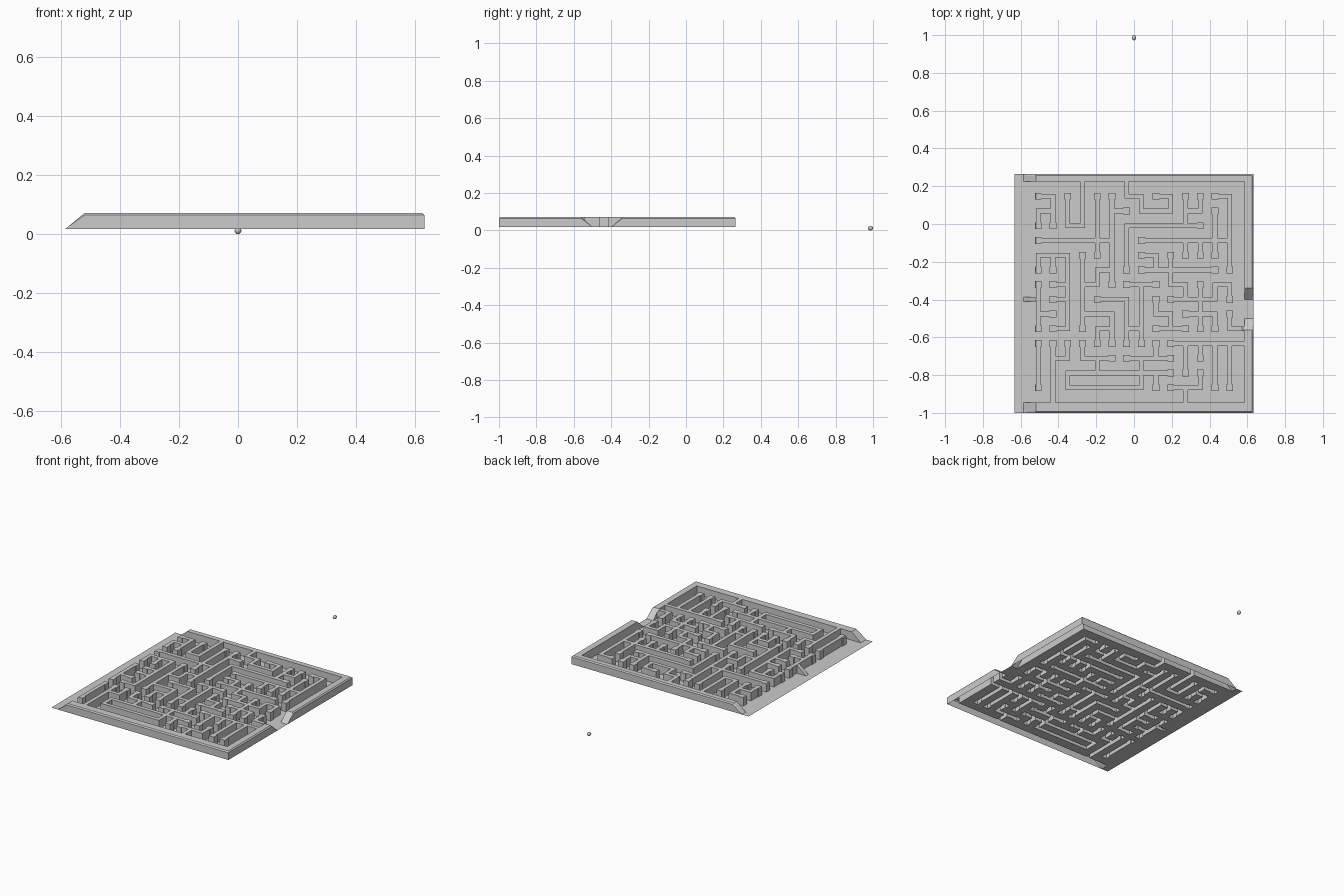
import bpy, bmesh, math, random

if "Cube" in bpy.data.objects:
    bpy.data.objects.remove(bpy.data.objects["Cube"])

P, X0, Y0 = 0.078, -0.585, 0.225        # cell pitch, maze origin (upper left)
XL, XR, YB, YT = -0.632, 0.632, -1.0, 0.265
FLOOR, TOP = 0.018, 0.072
W, K, C = 0.0125, 0.018, 0.007          # wall half width, flared end, rim chamfer
STEP = {'R': (1, 0), 'L': (-1, 0), 'D': (0, 1), 'U': (0, -1)}

# main maze walls: start node followed by a path
strokes = """4,0 DDDLUU|1,4 RRRRR|5,5 UUUU|6,1 DDD|7,5 UURRRRR|7,0 DRDRRUL
8,4 RRRRRR|14,5 UU|2,6 URDDDDD|0,8 RDR|4,5 DDDDRRD|5,8 RRDDRUU|6,4 DDLDL
10,6 DRDR|9,8 DRD|12,8 DD|14,10 R|1,11 DDD|2,15 UUURU|4,11 DRD
3,14 URRRRR|3,14 RRRRRU|11,15 U|12,11 RRR|1,1 RDLD""".replace("\n", "|").split("|")

edges, touched = set(), {}
def link(a, b):
    key = tuple(sorted((a, b)))
    if key not in edges:
        edges.add(key)
        for n in key:
            touched[n] = touched.get(n, 0) + 1

for s in strokes:
    start, path = s.split()
    n = tuple(int(v) for v in start.split(","))
    for c in path:
        m = (n[0] + STEP[c][0], n[1] + STEP[c][1])
        link(n, m)
        n = m

# smaller walls: every leftover node grows from a neighbouring wall
random.seed(4)
todo = [(i, j) for i in range(1, 15) for j in range(1, 15)]
for _ in range(8):
    random.shuffle(todo)
    for n in todo:
        if n in touched:
            continue
        near = [(n[0] + d[0], n[1] + d[1]) for d in STEP.values()]
        near = [m for m in near if m in touched and 0 < m[0] < 15 and 0 < m[1] < 15]
        if near:
            link(n, random.choice(near))

def clamp(v):
    return max(0.0, min(1.0, v))

# top height, with the ramped left ends and the notch in the right rim
def height(x, y):
    f = clamp((x + 0.585) / 0.065)
    if x > 0.584:
        f *= clamp((abs(y + 0.45) - 0.05) / 0.06)
    z = FLOOR + (TOP - FLOOR) * f
    if f > 0.2 and (x > XR - 1e-4 or y > YT - 1e-4 or y < YB + 1e-4):
        z -= C * f
    return z

def raised(x, y):
    if x > 0.585 or y > Y0 or y < Y0 - 15 * P:
        return True
    u, v = (x - X0) / P, (Y0 - y) / P
    i, j = round(u), round(v)
    du, dv = abs(u - i) * P, abs(v - j) * P
    deg = touched.get((i, j), 0)
    r = K if deg == 1 and 0 < i < 15 and 0 < j < 15 else W
    if deg and du < r and dv < r:
        return True
    a, b = math.floor(u), math.floor(v)
    return (dv < W and ((a, j), (a + 1, j)) in edges) or \
           (du < W and ((i, b), (i, b + 1)) in edges)

def lines(base, sign, extra, lo, hi):
    vals = set(round(v, 4) for v in extra)
    for k in range(16):
        for o in (-K, -W, W, K):
            vals.add(round(base + sign * k * P + o, 4))
    return sorted(v for v in vals if lo <= v <= hi)

xs = lines(X0, 1, (XL, X0, -0.52, 0.585, XR - C, XR), XL, XR)
ys = lines(Y0, -1, (YB, YB + C, Y0 - 15 * P, -0.56, -0.5, -0.4, -0.34, Y0, YT - C, YT), YB, YT)

bm = bmesh.new()
cache = {}
def vert(x, y, z):
    key = (round(x, 4), round(y, 4), round(z, 4))
    if key not in cache:
        cache[key] = bm.verts.new(key)
    return cache[key]

def face(pts):
    vs = []
    for p in pts:
        v = vert(*p)
        if v not in vs:
            vs.append(v)
    if len(vs) > 2 and not bm.faces.get(vs):
        bm.faces.new(vs)

# maze sheet: floor, wall tops and wall sides, open underneath
nx, ny = len(xs) - 1, len(ys) - 1
up = [[raised((xs[i] + xs[i+1]) / 2, (ys[j] + ys[j+1]) / 2) for j in range(ny)] for i in range(nx)]
for i in range(nx):
    for j in range(ny):
        q = [(xs[i], ys[j]), (xs[i+1], ys[j]), (xs[i+1], ys[j+1]), (xs[i], ys[j+1])]
        face([(x, y, height(x, y) if up[i][j] else FLOOR) for x, y in q])
        if not up[i][j]:
            continue
        for k, (di, dj) in enumerate(((0, -1), (1, 0), (0, 1), (-1, 0))):
            a, b = i + di, j + dj
            if 0 <= a < nx and 0 <= b < ny and up[a][b]:
                continue
            p, r = q[k], q[(k + 1) % 4]
            face([(*p, FLOOR), (*r, FLOOR), (*r, height(*r)), (*p, height(*p))])
me = bpy.data.meshes.new("maze_board")
bm.to_mesh(me)
bm.free()
board = bpy.data.objects.new("maze_board", me)
bpy.context.collection.objects.link(board)

# small loose bead behind the board
bpy.ops.mesh.primitive_uv_sphere_add(segments=16, ring_count=10, radius=0.012, location=(0, 0.986, 0.012))
bead = bpy.context.object
bead.name = "bead"
bead.scale = (0.95, 1.17, 1)
bpy.ops.object.shade_smooth_by_angle()
